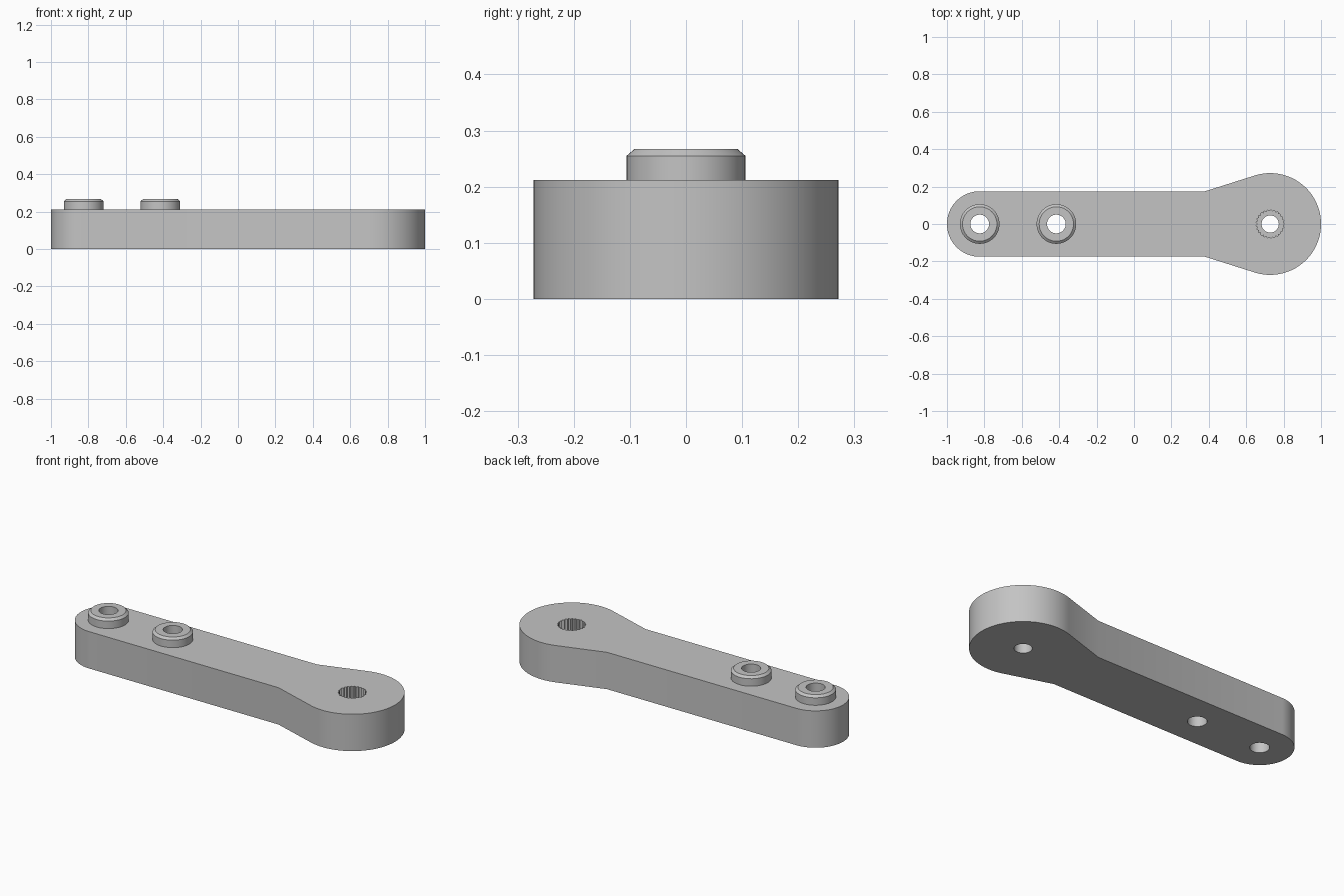
import bpy, bmesh
from math import sin, cos, pi, radians, acos, atan2, hypot

default = bpy.data.objects.get("Cube")
if default:
    bpy.data.objects.remove(default, do_unlink=True)

HEIGHT = 0.212
TIP_X, TIP_R = -0.825, 0.175
HUB_X, HUB_R = 0.728, 0.272
NECK_X = 0.38
BOSS_X = (TIP_X, -0.415)
BORE_R = 0.05
SPLINE_FLOOR = 0.08

grey = bpy.data.materials.new("grey plastic")
grey.use_nodes = True
colour = (0.55, 0.55, 0.55, 1)
grey.diffuse_color = colour
grey.node_tree.nodes["Principled BSDF"].inputs["Base Color"].default_value = colour


def arc(cx, r, start, end, steps):
    angles = [start + (end - start) * i / steps for i in range(steps + 1)]
    return [(cx + r * cos(a), r * sin(a)) for a in angles]


def finish(name, bm):
    bmesh.ops.recalc_face_normals(bm, faces=bm.faces)
    mesh = bpy.data.meshes.new(name)
    bm.to_mesh(mesh)
    bm.free()
    mesh.materials.append(grey)
    obj = bpy.data.objects.new(name, mesh)
    bpy.context.collection.objects.link(obj)
    return obj


def prism(name, outline, z0, z1):
    bm = bmesh.new()
    face = bm.faces.new([bm.verts.new((x, y, z0)) for x, y in outline])
    top = bmesh.ops.extrude_face_region(bm, geom=[face])["geom"]
    bmesh.ops.translate(bm, vec=(0, 0, z1 - z0),
                        verts=[g for g in top if isinstance(g, bmesh.types.BMVert)])
    return finish(name, bm)


def activate(obj):
    bpy.ops.object.select_all(action='DESELECT')
    obj.select_set(True)
    bpy.context.view_layer.objects.active = obj


def cut(target, cutter):
    cutter.hide_render = True
    mod = target.modifiers.new("cut", 'BOOLEAN')
    mod.operation, mod.solver, mod.object = 'DIFFERENCE', 'EXACT', cutter
    activate(target)
    bpy.ops.object.modifier_apply(modifier=mod.name)
    bpy.data.objects.remove(cutter, do_unlink=True)


def smooth(obj):
    activate(obj)
    bpy.ops.object.shade_smooth_by_angle(angle=radians(20))


# Arm: round tip, straight shank, flare tangent to the round hub
dx = NECK_X - HUB_X
tangent = atan2(TIP_R, dx) - acos(HUB_R / hypot(dx, TIP_R))
outline = (arc(HUB_X, HUB_R, -tangent, tangent, 64) + [(NECK_X, TIP_R)]
           + arc(TIP_X, TIP_R, pi / 2, 3 * pi / 2, 40) + [(NECK_X, -TIP_R)])
arm = prism("arm", outline, 0, HEIGHT)

# Through holes
for x, r in [(x, BORE_R) for x in BOSS_X] + [(HUB_X, 0.046)]:
    cut(arm, prism("hole_cutter", arc(x, r, 0, 2 * pi, 48)[:-1], -0.1, HEIGHT + 0.1))

# Toothed socket in the hub
TEETH = 25
socket = []
for i in range(TEETH * 2):
    a = pi * i / TEETH
    r = 0.068 if i % 2 else 0.076
    socket.append((HUB_X + r * cos(a), r * sin(a)))
cut(arm, prism("socket_cutter", socket, SPLINE_FLOOR, HEIGHT + 0.1))
smooth(arm)

# Chamfered hollow bosses, each a lathed ring
PROFILE = [(0.106, HEIGHT), (0.106, 0.255), (0.092, 0.267),
           (BORE_R, 0.267), (BORE_R, HEIGHT)]
for name, x in zip(("tip_boss", "middle_boss"), BOSS_X):
    bm = bmesh.new()
    rings = [[bm.verts.new((px, py, z)) for px, py in arc(x, r, 0, 2 * pi, 48)[:-1]]
             for r, z in PROFILE]
    for a, b in zip(rings, rings[1:] + rings[:1]):
        for i in range(len(a)):
            j = (i + 1) % len(a)
            bm.faces.new((a[i], a[j], b[j], b[i]))
    smooth(finish(name, bm))
